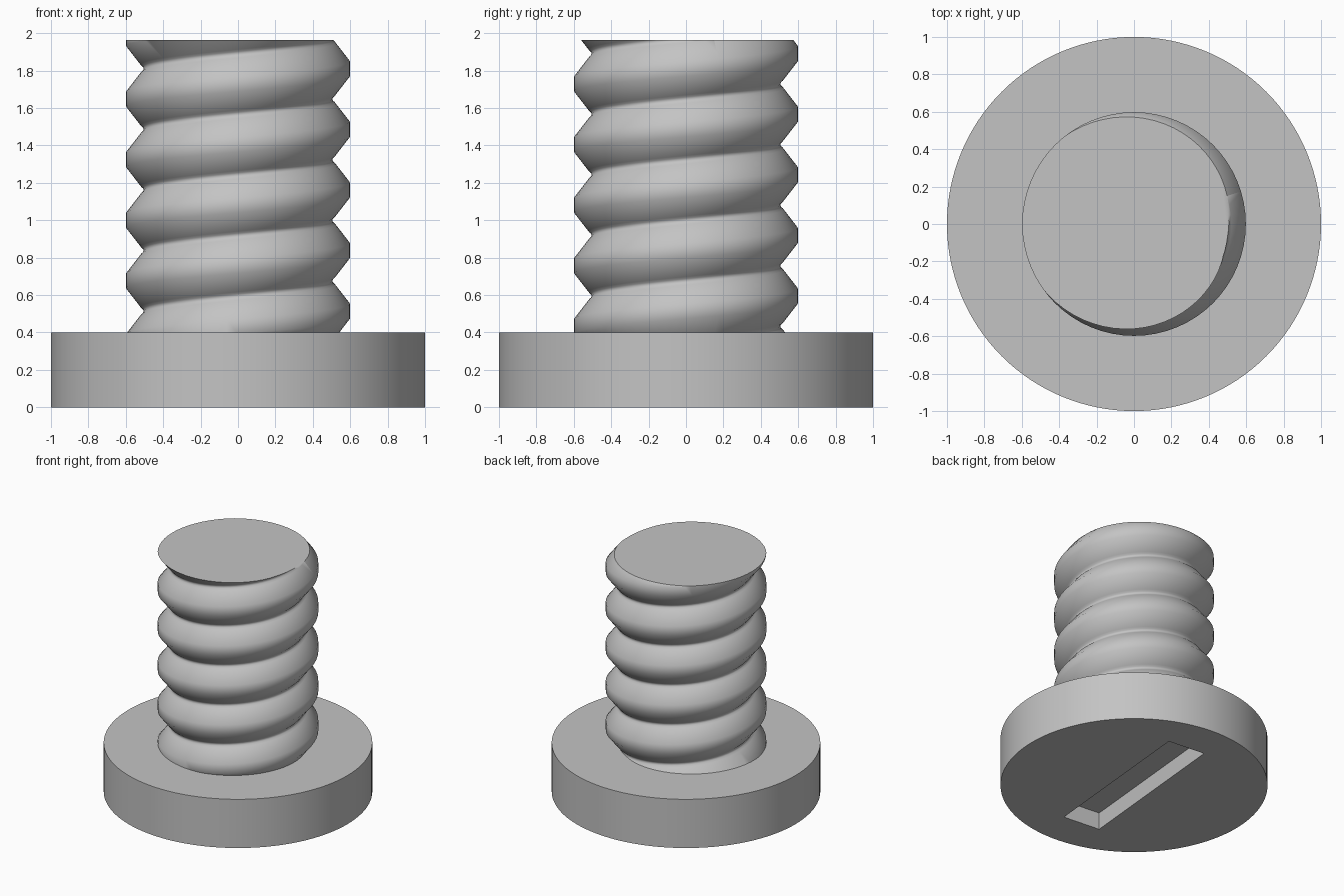
import bpy, bmesh
from math import cos, sin, pi, radians
from mathutils import Matrix

cube = bpy.data.objects.get("Cube")
if cube:
    bpy.data.objects.remove(cube, do_unlink=True)

HEAD_TOP, TOP = 0.4, 1.965
PITCH = 0.324
STEPS, TURNS = 64, 8

grey = bpy.data.materials.new("plain grey")
grey.use_nodes = True
colour = (0.55, 0.55, 0.55, 1)
grey.diffuse_color = colour
bsdf = next(n for n in grey.node_tree.nodes if n.type == 'BSDF_PRINCIPLED')
bsdf.inputs["Base Color"].default_value = colour


def make_object(name, bm):
    bmesh.ops.recalc_face_normals(bm, faces=bm.faces[:])
    mesh = bpy.data.meshes.new(name)
    bm.to_mesh(mesh)
    bm.free()
    mesh.materials.append(grey)
    obj = bpy.data.objects.new(name, mesh)
    bpy.context.collection.objects.link(obj)
    return obj


def activate(obj):
    bpy.ops.object.select_all(action='DESELECT')
    obj.select_set(True)
    bpy.context.view_layer.objects.active = obj


# Round head
bm = bmesh.new()
bmesh.ops.create_cone(bm, cap_ends=True, segments=128, radius1=1, radius2=1,
                      depth=HEAD_TOP, matrix=Matrix.Translation((0, 0, HEAD_TOP / 2)))
head = make_object("screw_head", bm)

# Driver slot cut into the underside, slightly turned
bm = bmesh.new()
bmesh.ops.create_cube(bm, size=1, matrix=Matrix.Rotation(radians(-5.3), 4, 'Z')
                      @ Matrix.Diagonal((0.32, 1.38, 0.28, 1)))
cutter = make_object("slot_cutter", bm)
cutter.hide_render = True
cut = head.modifiers.new("slot", 'BOOLEAN')
cut.operation = 'DIFFERENCE'
cut.solver = 'EXACT'
cut.object = cutter
activate(head)
bpy.ops.object.modifier_apply(modifier=cut.name)
bpy.data.objects.remove(cutter, do_unlink=True)

# Threaded shank: one thread profile (height, radius) wound up a helix
half = PITCH / 2
profile = [(-0.04, 0.598), (0.04, 0.598), (half - 0.022, 0.52), (half - 0.011, 0.508),
           (half, 0.505), (half + 0.011, 0.508), (half + 0.022, 0.52),
           (PITCH - 0.04, 0.598)]
start = 1.81 - 6 * PITCH
bm = bmesh.new()
rings = []
for i in range(STEPS * TURNS + 1):
    a = 2 * pi * i / STEPS
    rise = start + PITCH * i / STEPS
    rings.append([bm.verts.new((r * cos(a), r * sin(a), rise + z)) for z, r in profile])
for low, high in zip(rings, rings[1:]):
    for j in range(len(profile) - 1):
        bm.faces.new((low[j], high[j], high[j + 1], low[j + 1]))
bmesh.ops.remove_doubles(bm, verts=bm.verts[:], dist=0.0001)

# Trim both ends flat and cap them
for height, side in ((HEAD_TOP - 0.01, -1), (TOP, 1)):
    bmesh.ops.bisect_plane(bm, geom=bm.verts[:] + bm.edges[:] + bm.faces[:], dist=0.00001,
                           plane_co=(0, 0, height), plane_no=(0, 0, side), clear_outer=True)
    rim = [e for e in bm.edges if e.is_boundary
           and all(abs(v.co.z - height) < 0.0005 for v in e.verts)]
    bmesh.ops.edgeloop_fill(bm, edges=rim)
shank = make_object("threaded_shank", bm)

for obj, angle in ((head, 30), (shank, 45)):
    activate(obj)
    bpy.ops.object.shade_smooth_by_angle(angle=radians(angle))
